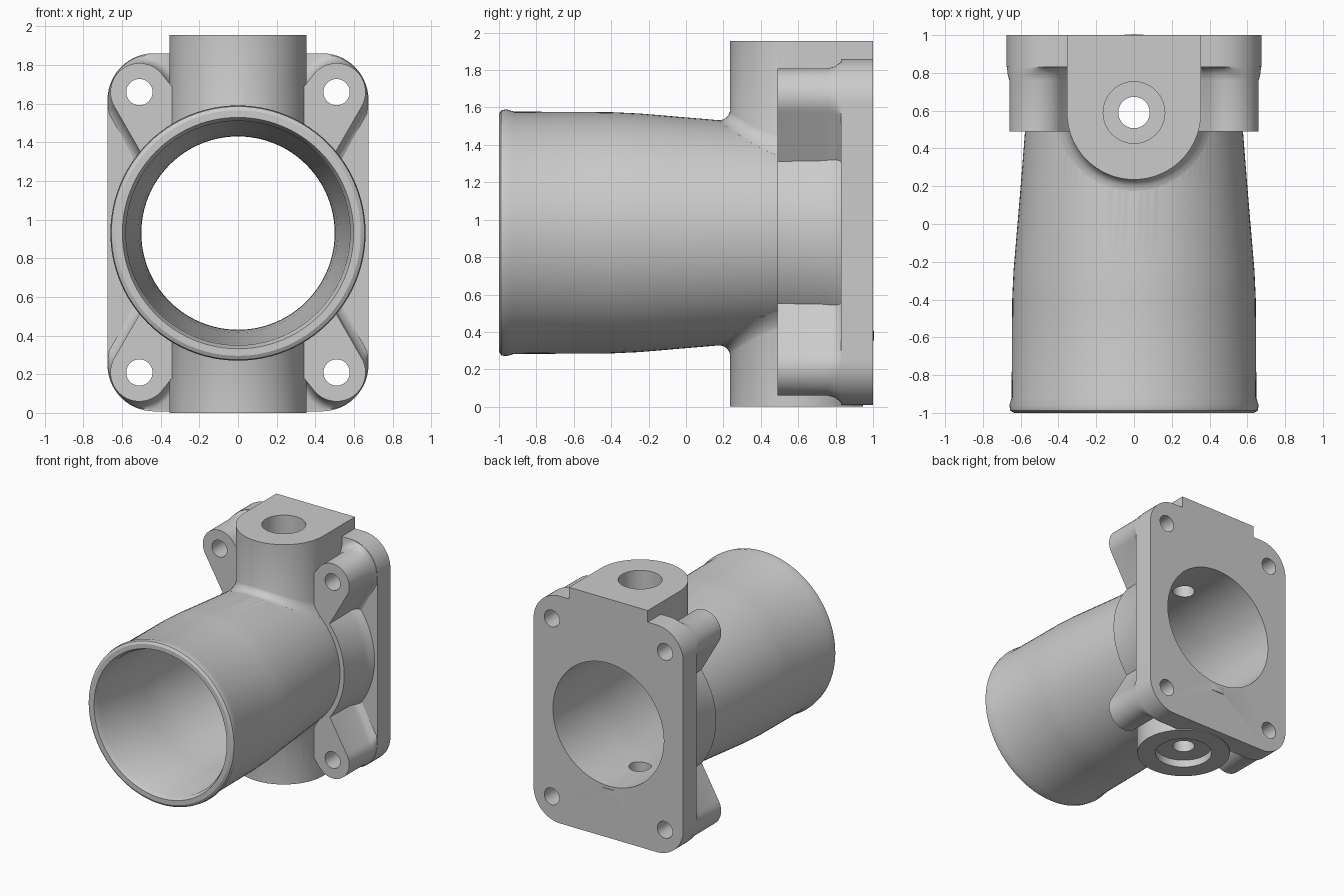
import bpy, bmesh, math
from mathutils import Vector

if "Cube" in bpy.data.objects:
    bpy.data.objects.remove(bpy.data.objects["Cube"])

CZ = 0.93          # height of the main bore axis
BY = 0.59          # y of the vertical boss axis
BR = 0.355         # vertical boss radius


def loft(name, rings):
    """Closed solid through rings of equal point count."""
    bm = bmesh.new()
    vs = [[bm.verts.new(p) for p in r] for r in rings]
    n = len(vs[0])
    for a, b in zip(vs, vs[1:]):
        for i in range(n):
            j = (i + 1) % n
            bm.faces.new((a[i], a[j], b[j], b[i]))
    bm.faces.new(vs[0][::-1])
    bm.faces.new(vs[-1])
    bmesh.ops.recalc_face_normals(bm, faces=bm.faces)
    me = bpy.data.meshes.new(name)
    bm.to_mesh(me)
    bm.free()
    ob = bpy.data.objects.new(name, me)
    bpy.context.collection.objects.link(ob)
    return ob


def arc(cx, cy, r, a0, a1, n):
    return [(cx + r * math.cos(math.radians(a0 + (a1 - a0) * i / n)),
             cy + r * math.sin(math.radians(a0 + (a1 - a0) * i / n))) for i in range(n + 1)]


def circle(cx, cy, r, n=96):
    return arc(cx, cy, r, 0, 360, n)[:-1]


def along_y(name, profile, x=0, z=CZ, n=96):
    return loft(name, [[(u, y, w) for u, w in circle(x, z, r, n)] for y, r in profile])


def along_z(name, profile, n=64):
    return loft(name, [[(u, v, z) for u, v in circle(0, BY, r, n)] for z, r in profile])


def combine(body, part, op):
    m = body.modifiers.new(op, 'BOOLEAN')
    m.operation, m.solver, m.object = op, 'EXACT', part
    bpy.context.view_layer.objects.active = body
    bpy.ops.object.modifier_apply(modifier=m.name)
    bpy.data.objects.remove(part, do_unlink=True)


# Main tapered tube with beaded lip
TUBE = [(-1, .635), (-.988, .655), (-.96, .66), (-.92, .648), (-.4, .645), (-.25, .638),
        (.2, .6), (.49, .577), (.95, .575)]


def tube_radius(y):
    for (y0, r0), (y1, r1) in zip(TUBE, TUBE[1:]):
        if y <= y1:
            return r0 + (r1 - r0) * (y - y0) / (y1 - y0)
    return TUBE[-1][1]


body = along_y("valve_housing", TUBE)
parts = [along_y("collar", [(.49, .615), (.75, .62), (.79, .632), (.85, .66), (.9, .66)])]

# Rounded rectangular mounting flange
HX, Z0, Z1, FR = .675, .008, 1.86, .24
outline = []
for cx, cz, a in ((HX - FR, Z1 - FR, 0), (FR - HX, Z1 - FR, 90),
                  (FR - HX, Z0 + FR, 180), (HX - FR, Z0 + FR, 270)):
    outline += arc(cx, cz, FR, a, a + 90, 14)
parts.append(loft("flange", [[(x, y, z) for x, z in outline] for y in (.83, 1)]))


# Bolt ears: tapered lugs that flare into the flange but stay inside its outline
def clip(x, z):
    qx = max(FR - HX, min(HX - FR, x))
    qz = max(Z0 + FR, min(Z1 - FR, z))
    d = Vector((x - qx, z - qz))
    if d.length > FR - .003:
        d *= (FR - .003) / d.length
    return qx + d.x, qz + d.y


def ear_ring(y, off, sx, sz):
    a = arc(.51, .725, .15 + off, -34, 146, 28) + arc(.3, .42, .18 + off, 146, 326, 16)
    return [(p[0], y, p[1]) for p in (clip(sx * u, CZ + .004 + sz * w) for u, w in a)]


EARS = [(sx, sz) for sx in (-1, 1) for sz in (-1, 1)]
for sx, sz in EARS:
    parts.append(loft("bolt_ear", [ear_ring(y, o, sx, sz) for y, o in
                                   ((.49, 0), (.76, 0), (.795, .01), (.82, .028), (.835, .06), (.92, .06))]))


# Vertical shaft bosses: D-shaped on top, round below
def d_shape(off, back):
    return arc(0, BY, BR + off, 180, 360, 48) + [(BR + off, back), (-BR - off, back)]


parts.append(loft("top_boss", [[(x, y, z) for x, y in d_shape(0, 1)] for z in (CZ, 1.955)]))
parts.append(along_z("bottom_boss", [(0, BR), (CZ, BR)], 96))


# Fillets where the bosses meet the tube
def fillet(shape, side):
    rings = []
    for off, h in ((.06, -.05), (.06, 0), (.036, .005), (.018, .018), (.005, .036), (-.003, .06)):
        ring = []
        for x, y in shape(off):
            r = tube_radius(y)
            ring.append((x, y, CZ + side * (math.sqrt(r * r - x * x) + h)))
        rings.append(ring)
    return loft("boss_fillet", rings)


parts.append(fillet(lambda o: d_shape(o, .88), 1))
parts.append(fillet(lambda o: circle(0, BY, BR + o), -1))

for p in parts:
    combine(body, p, 'UNION')

# Main bore, shaft hole with counterbores, and bolt holes
cutters = [
    along_y("bore", [(-1.01, .603), (-.96, .58), (-.4, .573), (-.2, .56), (.3, .515), (.5, .502), (1.01, .5)]),
    along_z("shaft_hole", [(-.1, .083), (2.1, .083)]),
    along_z("top_counterbore", [(1.7, .163), (2.1, .163)]),
    along_z("bottom_counterbore", [(-.1, .215), (.06, .215)]),
]
for sx, sz in EARS:
    cutters.append(along_y("bolt_hole", [(.4, .068), (1.1, .068)], sx * .51, CZ + .004 + sz * .725, 40))
for c in cutters:
    combine(body, c, 'DIFFERENCE')

bpy.ops.object.select_all(action='DESELECT')
body.select_set(True)
bpy.context.view_layer.objects.active = body
bpy.ops.object.shade_smooth_by_angle(angle=math.radians(30))
